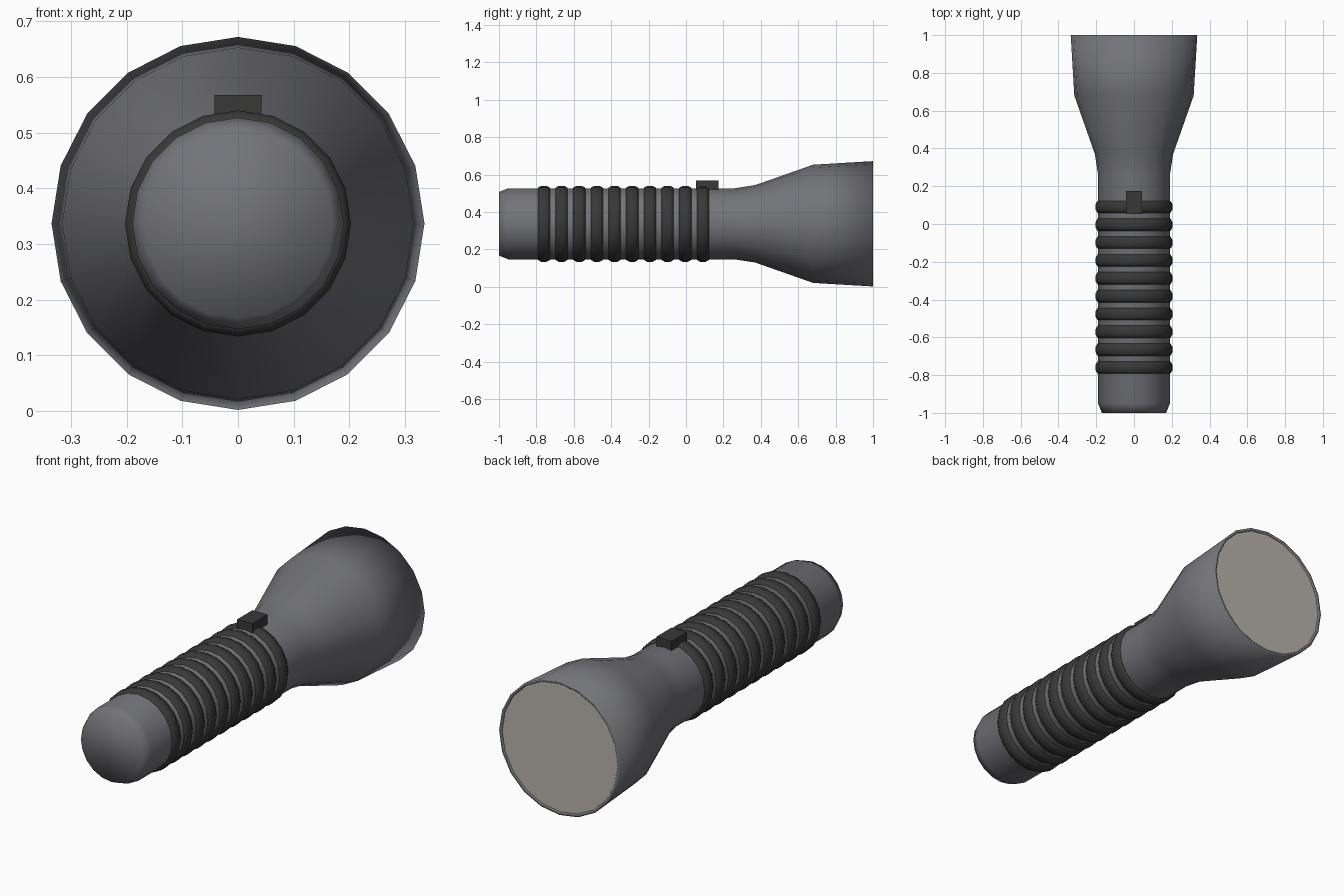
import bpy, bmesh, math

SIDES = 20
AXIS_Z = 0.337


def material(name, colour):
    m = bpy.data.materials.new(name)
    m.use_nodes = True
    m.diffuse_color = (*colour, 1)
    m.node_tree.nodes["Principled BSDF"].inputs["Base Color"].default_value = (*colour, 1)
    return m


def finish(name, bm, mat, smooth=True):
    bmesh.ops.recalc_face_normals(bm, faces=bm.faces)
    for f in bm.faces:
        f.smooth = smooth
    mesh = bpy.data.meshes.new(name)
    bm.to_mesh(mesh)
    bm.free()
    mesh.materials.append(mat)
    obj = bpy.data.objects.new(name, mesh)
    bpy.context.collection.objects.link(obj)
    return obj


def lathe(name, profile, mat, closed=False, caps=()):
    """Turn a (y, radius) profile around the long axis."""
    bm = bmesh.new()
    rings = []
    for y, r in profile:
        angles = [math.tau * i / SIDES for i in range(SIDES)]
        rings.append([bm.verts.new((r * math.cos(a), y, AXIS_Z + r * math.sin(a))) for a in angles])
    pairs = list(zip(rings, rings[1:]))
    if closed:
        pairs.append((rings[-1], rings[0]))
    for a, b in pairs:
        for i in range(SIDES):
            j = (i + 1) % SIDES
            bm.faces.new((a[i], a[j], b[j], b[i]))
    for c in caps:
        bm.faces.new(rings[c])
    return finish(name, bm, mat)


cube = bpy.data.objects.get("Cube")
if cube:
    bpy.data.objects.remove(cube)

grey = material("metal grey", (0.17, 0.172, 0.19))
black = material("rubber black", (0.04, 0.04, 0.039))
cream = material("lens cream", (0.47, 0.455, 0.39))

# Handle and flared head in one turned shell, with a narrow rim
lathe("body", [(-1, 0.17), (-0.95, 0.19), (0.26, 0.19), (0.37, 0.207),
               (0.68, 0.316), (1, 0.335), (1, 0.322), (0.985, 0.32)], grey, caps=(0,))

# Lens disc set just inside the rim
lathe("lens", [(0.97, 0.321), (0.995, 0.321)], cream, caps=(0, 1))
bpy.context.view_layer.objects.active = bpy.data.objects["lens"]
bpy.data.objects["lens"].select_set(True)
bpy.ops.object.shade_smooth_by_angle(angle=math.radians(40))

# Grip rings
for n in range(10):
    y = -0.76 + n * 0.0945
    lathe(f"grip_ring_{n + 1}", [(y - 0.034, 0.18), (y - 0.032, 0.193), (y - 0.015, 0.203),
                                 (y + 0.015, 0.203), (y + 0.032, 0.193), (y + 0.034, 0.18)],
          black, closed=True)

# Switch block on top
bm = bmesh.new()
bmesh.ops.create_cube(bm, size=1)
for v in bm.verts:
    v.co = (v.co.x * 0.084, 0.114 + v.co.y * 0.12, 0.542 + v.co.z * 0.052)
finish("switch", bm, black, smooth=False)
